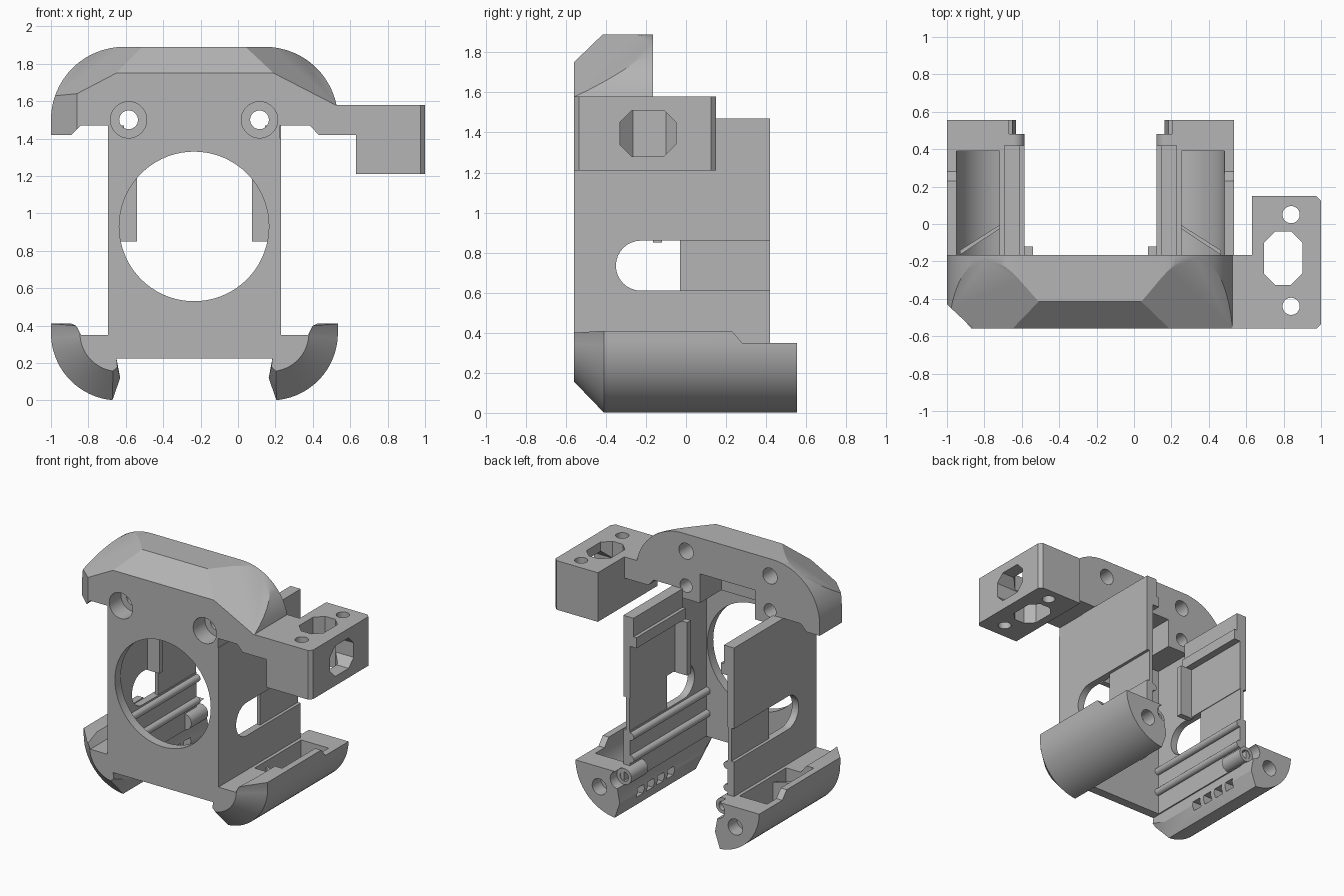
import bpy, bmesh
from math import sin, cos, pi, radians
from mathutils import Vector

if "Cube" in bpy.data.objects:
    bpy.data.objects.remove(bpy.data.objects["Cube"], do_unlink=True)

grey = bpy.data.materials.new("plain grey")
grey.use_nodes = True
COLOUR = (0.46, 0.46, 0.46, 1)
grey.diffuse_color = COLOUR
grey.node_tree.nodes["Principled BSDF"].inputs["Base Color"].default_value = COLOUR

XC = -0.233                      # symmetry plane of the main body
FRONT, HOOD_BACK, PLATE_BACK = -0.56, -0.165, 0.42


def place(axis, p, t):
    u, v = p
    return {"x": (t, u, v), "y": (u, t, v), "z": (u, v, t)}[axis]


def loft(name, axis, rings):
    """Solid through matching outlines, each given as (points, distance along axis)."""
    bm = bmesh.new()
    loops = [[bm.verts.new(place(axis, p, t)) for p in pts] for pts, t in rings]
    n = len(loops[0])
    for a, b in zip(loops, loops[1:]):
        for i in range(n):
            j = (i + 1) % n
            bm.faces.new((a[i], a[j], b[j], b[i]))
    bm.faces.new(loops[0])
    bm.faces.new(loops[-1])
    bmesh.ops.recalc_face_normals(bm, faces=bm.faces)
    mesh = bpy.data.meshes.new(name)
    bm.to_mesh(mesh)
    bm.free()
    mesh.materials.append(grey)
    ob = bpy.data.objects.new(name, mesh)
    bpy.context.collection.objects.link(ob)
    return ob


def prism(name, axis, pts, a, b):
    return loft(name, axis, [(pts, a), (pts, b)])


def box(name, x, y, z):
    return prism(name, "z", [(x[0], y[0]), (x[1], y[0]), (x[1], y[1]), (x[0], y[1])], *z)


def arc(cx, cy, r, a, b, n=16):
    return [(cx + r * cos(radians(a + (b - a) * i / n)),
             cy + r * sin(radians(a + (b - a) * i / n))) for i in range(n + 1)]


def rod(name, axis, c, r, a, b, n=40):
    return prism(name, axis, arc(*c, r, 0, 360, n)[:-1], a, b)


def octagon(u, v, c):
    (a, b), (d, e) = u, v
    return [(a + c, d), (b - c, d), (b, d + c), (b, e - c),
            (b - c, e), (a + c, e), (a, e - c), (a, d + c)]


def cut(ob, *cutters):
    for c in cutters:
        mod = ob.modifiers.new("cut", "BOOLEAN")
        mod.operation, mod.solver, mod.object = "DIFFERENCE", "EXACT", c
        bpy.context.view_layer.objects.active = ob
        bpy.ops.object.modifier_apply(modifier=mod.name)
        bpy.data.objects.remove(c, do_unlink=True)


def slice_off(ob, planes):
    """Trim the solid by planes through three points, keeping the inside."""
    bm = bmesh.new()
    bm.from_mesh(ob.data)
    inside = Vector((XC, -0.2, 1.5))
    for a, b, c in planes:
        a, b, c = Vector(a), Vector(b), Vector(c)
        no = (b - a).cross(c - a).normalized()
        if no.dot(inside - a) > 0:
            no = -no
        res = bmesh.ops.bisect_plane(bm, geom=bm.verts[:] + bm.edges[:] + bm.faces[:],
                                     plane_co=a, plane_no=no, clear_outer=True)
        edges = [e for e in res["geom_cut"] if isinstance(e, bmesh.types.BMEdge)]
        bmesh.ops.holes_fill(bm, edges=edges)
    bmesh.ops.recalc_face_normals(bm, faces=bm.faces)
    bm.to_mesh(ob.data)
    bm.free()


# Front plate with the large round opening
front_plate = box("front_plate", (-0.695, 0.225), (FRONT, -0.49), (0.225, 1.40))
cut(front_plate, rod("c", "y", (-0.235, 0.93), 0.4, -0.7, -0.3, 72))

# Hood: rounded outline with faceted front chamfers
outline = ([(-1, 1.42)] + arc(-0.61, 1.5, 0.39, 180, 90) + arc(0.145, 1.5, 0.39, 90, 0)
           + [(0.535, 1.42), (0.43, 1.42), (0.385, 1.47), (0.225, 1.47), (0.225, 1.40),
              (-0.695, 1.40), (-0.695, 1.47), (-0.84, 1.47), (-0.89, 1.42)])
hood = prism("hood", "y", outline, FRONT, HOOD_BACK)
left_a, left_b = (-0.86, FRONT, 1.64), (-0.65, FRONT, 1.75)
right_a, right_b = (0.19, FRONT, 1.75), (0.52, FRONT, 1.58)
top_l, top_r = (-0.51, -0.415, 1.89), (0.04, -0.415, 1.89)
slice_off(hood, [(left_b, right_a, top_l), (left_a, left_b, top_l), (right_a, right_b, top_r),
                 (left_a, (-0.86, FRONT, 1.4), (-1, -0.43, 1.4))])
cut(hood, box("c", (-0.46, 0.0), (-0.42, 0), (1.3, 1.62)))
for x in (-0.585, 0.115):
    cut(hood, rod("c", "y", (x, 1.5), 0.097, -0.7, -0.42),
        rod("c", "y", (x, 1.5), 0.05, -0.5, 0),
        rod("c", "y", (x, 1.76), 0.06, -0.32, 0))

# Side arm with its mounting block
link = box("arm_link", (0.45, 0.64), (FRONT, HOOD_BACK), (1.42, 1.58))
block = prism("arm_block", "z", [(0.63, FRONT), (0.975, FRONT), (1, -0.535), (1, 0.125),
                                 (0.975, 0.15), (0.63, 0.15)], 1.21, 1.58)
cut(block, prism("c", "z", octagon((0.695, 0.9), (-0.325, -0.04), 0.06), 1, 1.8),
    prism("c", "x", octagon((-0.33, -0.05), (1.28, 1.51), 0.06), 0.8, 1.2),
    rod("c", "z", (0.84, 0.05), 0.046, 1, 1.8),
    rod("c", "z", (0.84, -0.44), 0.046, 1, 1.8))

for side, label in ((1, "right"), (-1, "left")):
    def X(x):
        return XC + side * (x - XC)

    def flip(pts):
        return [(X(x), z) for x, z in pts]

    def sbox(name, x, y, z):
        return box(name, (X(x[0]), X(x[1])), y, z)

    # Side wall with a round-ended slot, open at the back
    wall = prism(label + "_wall", "x",
                 [(FRONT, 0.225), (PLATE_BACK, 0.225), (PLATE_BACK, 1.47),
                  (-0.3, 1.47), (-0.3, 1.40), (FRONT, 1.40)], X(-0.695), X(-0.64))
    slot = [(0.6, 0.61)] + [(0.6, 0.86)] + arc(-0.225, 0.735, 0.125, 90, 270)
    cut(wall, prism("c", "x", slot, X(-0.75), X(-0.55)))
    sbox(label + "_slot_cover", (-0.672, -0.645), (-0.03, PLATE_BACK), (0.58, 0.88))

    # Guide rails inside the wall
    sbox(label + "_upper_rail", (-0.65, -0.585), (HOOD_BACK, PLATE_BACK), (1.25, 1.33))
    sbox(label + "_top_rail", (-0.65, -0.61), (HOOD_BACK, PLATE_BACK), (1.33, 1.47))
    sbox(label + "_stop", (-0.65, -0.54), (HOOD_BACK, -0.12), (0.85, 1.25))
    for z in (0.57, 0.40):
        rod(label + "_lower_rail", "y", (X(-0.635), z), 0.028, -0.5, PLATE_BACK, 20)

    # Curved foot, tapered at the front, hollowed into a tray
    cx, cz = -0.64, 0.36
    inner = [(-0.84, 0.35), (-0.65, 0.35), (-0.65, 0.225), (-0.63, 0.12)]
    lip = [(-1, 0.41), (-0.89, 0.41)]
    full = flip(lip + inner + arc(cx, cz, 0.36, 265, 180, 20))
    nose_inner = [(-0.84, 0.35), (-0.65, 0.35), (-0.65, 0.225), (-0.645, 0.18)]
    nose = flip([(-0.868, 0.40), (-0.86, 0.39)] + nose_inner + arc(cx, cz, 0.205, 262, 180, 20))
    foot = loft(label + "_foot", "y", [(nose, FRONT), (full, -0.41), (full, 0.555)])
    tray = flip([(-0.72, 0.5), (-0.95, 0.5)] + arc(cx, cz, 0.31, 180, 255, 16))
    ramp = [(0.22, 0.42), (0.28, 0.35), (0.7, 0.35), (0.7, 0.6), (0.22, 0.6)]
    cut(foot, prism("c", "y", tray, HOOD_BACK, 0.39),
        prism("c", "x", ramp, X(-1.1), X(-0.5)),
        rod("c", "y", (X(-0.80), 0.20), 0.06, 0.45, 0.7))
    for y in (-0.1, 0.02, 0.14, 0.26):
        cut(foot, sbox("c", (-0.76, -0.55), (y, y + 0.08), (0.08, 0.15)))

    # Diagonal brace inside the tray
    a, b = X(-0.93), X(-0.71)
    prism(label + "_tray_brace", "z", [(a, -0.165), (b, -0.02), (b, 0.0), (a, -0.14)], 0.15, 0.30)

    # Screw boss at the back of the foot
    boss = rod(label + "_boss", "y", (X(-0.645), 0.29), 0.06, 0.28, 0.48, 28)
    cut(boss, rod("c", "y", (X(-0.645), 0.29), 0.035, 0.38, 0.6, 24))
    cut(foot, rod("c", "y", (X(-0.645), 0.29), 0.065, 0.475, 0.7, 28))

# Smooth curved surfaces, keep crisp edges
for ob in bpy.context.scene.objects:
    if ob.type == "MESH":
        ob.select_set(True)
        bpy.context.view_layer.objects.active = ob
bpy.ops.object.shade_smooth_by_angle(angle=pi / 7)
